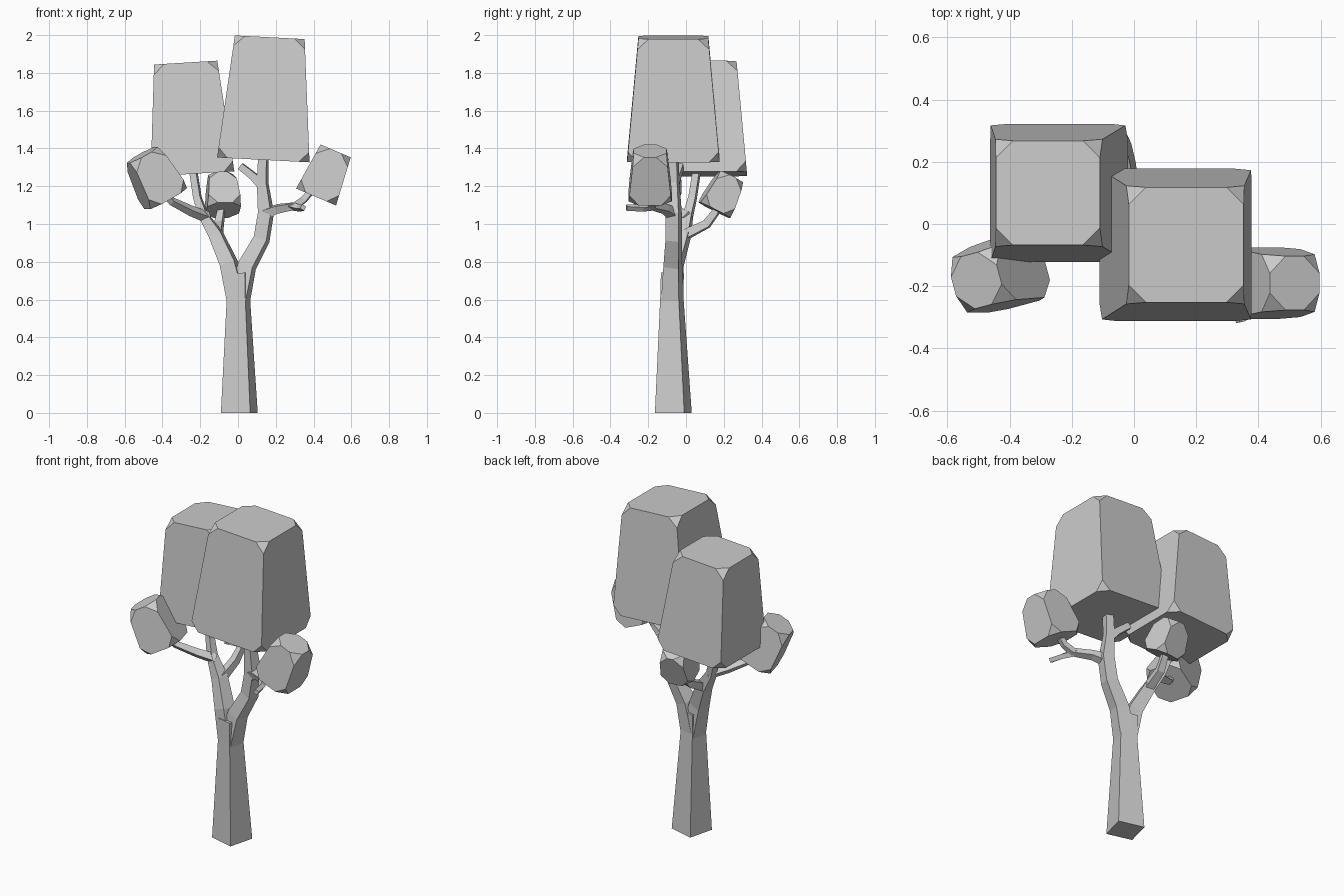
import bpy, bmesh
from math import cos, sin, pi, radians, sqrt
from mathutils import Vector, Euler

if "Cube" in bpy.data.objects:
    bpy.data.objects.remove(bpy.data.objects["Cube"])


def finish(name, bm):
    bmesh.ops.recalc_face_normals(bm, faces=bm.faces[:])
    mesh = bpy.data.meshes.new(name)
    bm.to_mesh(mesh)
    bm.free()
    obj = bpy.data.objects.new(name, mesh)
    bpy.context.collection.objects.link(obj)


def limb(name, path):
    """Four-sided tapering tube through (x, y, z, side) points."""
    bm = bmesh.new()
    pts = [Vector(p[:3]) for p in path]
    rings = []
    for i, p in enumerate(pts):
        ahead = (pts[min(i + 1, len(pts) - 1)] - p).normalized()
        behind = (p - pts[max(i - 1, 0)]).normalized()
        tangent = (ahead + behind).normalized()
        if p.z == 0:
            tangent = Vector((0, 0, 1))
        turn = Vector((0, 0, 1)).rotation_difference(tangent)
        r = path[i][3] / sqrt(2)
        ring = []
        for k in range(4):
            a = radians(30.5) + k * pi / 2
            ring.append(bm.verts.new(p + turn @ Vector((r * cos(a), r * sin(a), 0))))
        rings.append(ring)
    for a, b in zip(rings, rings[1:]):
        for k in range(4):
            bm.faces.new((a[k], a[(k + 1) % 4], b[(k + 1) % 4], b[k]))
    bm.faces.new(rings[0][::-1])
    bm.faces.new(rings[-1])
    finish(name, bm)


def clump(name, center, half, height, rot, cut=0.055, taper=0.755):
    """Tapered leaf block, leaning, with its eight corners cut off."""
    def corner(sx, sy, sz):
        h = half * (taper if sz > 0 else 1)
        return Vector((sx * h, sy * h, sz * height / 2))
    R = Euler([radians(a) for a in rot]).to_matrix()
    bm = bmesh.new()
    for sx in (-1, 1):
        for sy in (-1, 1):
            for sz in (-1, 1):
                c = corner(sx, sy, sz)
                for n in (corner(-sx, sy, sz), corner(sx, -sy, sz), corner(sx, sy, -sz)):
                    bm.verts.new(R @ (c + (n - c).normalized() * cut) + Vector(center))
    bmesh.ops.convex_hull(bm, input=bm.verts[:])
    bmesh.ops.dissolve_limit(bm, angle_limit=0.02, verts=bm.verts[:], edges=bm.edges[:])
    finish(name, bm)


# trunk and the two main limbs of the fork
limb("trunk", [(0.007, -0.067, 0, 0.16), (0.002, -0.075, 0.62, 0.1), (0, -0.072, 0.74, 0.1)])
limb("left_limb", [(-0.003, -0.074, 0.60, 0.095), (-0.048, -0.062, 0.79, 0.082),
                   (-0.115, -0.015, 0.94, 0.068), (-0.185, 0.012, 1.05, 0.045),
                   (-0.215, 0.035, 1.14, 0.038), (-0.24, 0.06, 1.3, 0.036)])
limb("right_limb", [(0.007, -0.074, 0.60, 0.095), (0.048, -0.07, 0.78, 0.082),
                    (0.125, -0.065, 0.92, 0.072), (0.148, -0.065, 1.06, 0.07),
                    (0.13, -0.065, 1.22, 0.05), (0.135, -0.067, 1.38, 0.045)])

# side branches
limb("left_branch", [(-0.16, 0.01, 1.035, 0.045), (-0.25, -0.045, 1.07, 0.04),
                     (-0.35, -0.11, 1.12, 0.032), (-0.42, -0.15, 1.2, 0.03)])
limb("back_branch", [(-0.11, -0.01, 0.94, 0.05), (-0.1, 0.11, 1.0, 0.042),
                     (-0.09, 0.155, 1.06, 0.036), (-0.085, 0.19, 1.14, 0.034)])
limb("right_branch", [(0.14, -0.065, 1.05, 0.055), (0.21, -0.11, 1.08, 0.042),
                      (0.3, -0.175, 1.095, 0.036), (0.35, -0.19, 1.13, 0.032),
                      (0.4, -0.19, 1.19, 0.03)])
limb("right_stub", [(0.28, -0.16, 1.095, 0.032), (0.325, -0.23, 1.085, 0.028),
                    (0.345, -0.315, 1.087, 0.025)])
limb("upper_stub", [(0.13, -0.065, 1.2, 0.045), (0.085, -0.05, 1.25, 0.04),
                    (0.015, -0.03, 1.305, 0.036)])

# leaf blocks
clump("tall_right_leaves", (0.151, -0.067, 1.664), 0.245, 0.65, (0, 3, 0))
clump("tall_left_leaves", (-0.259, 0.1, 1.56), 0.222, 0.59, (0, -3.5, 0))
clump("low_right_leaves", (0.465, -0.19, 1.265), 0.115, 0.265, (0, 23, 0))
clump("low_left_leaves", (-0.445, -0.165, 1.25), 0.115, 0.265, (0, -29, 15))
clump("back_leaves", (-0.085, 0.195, 1.163), 0.09, 0.2, (-27, 0, 8), cut=0.05)
